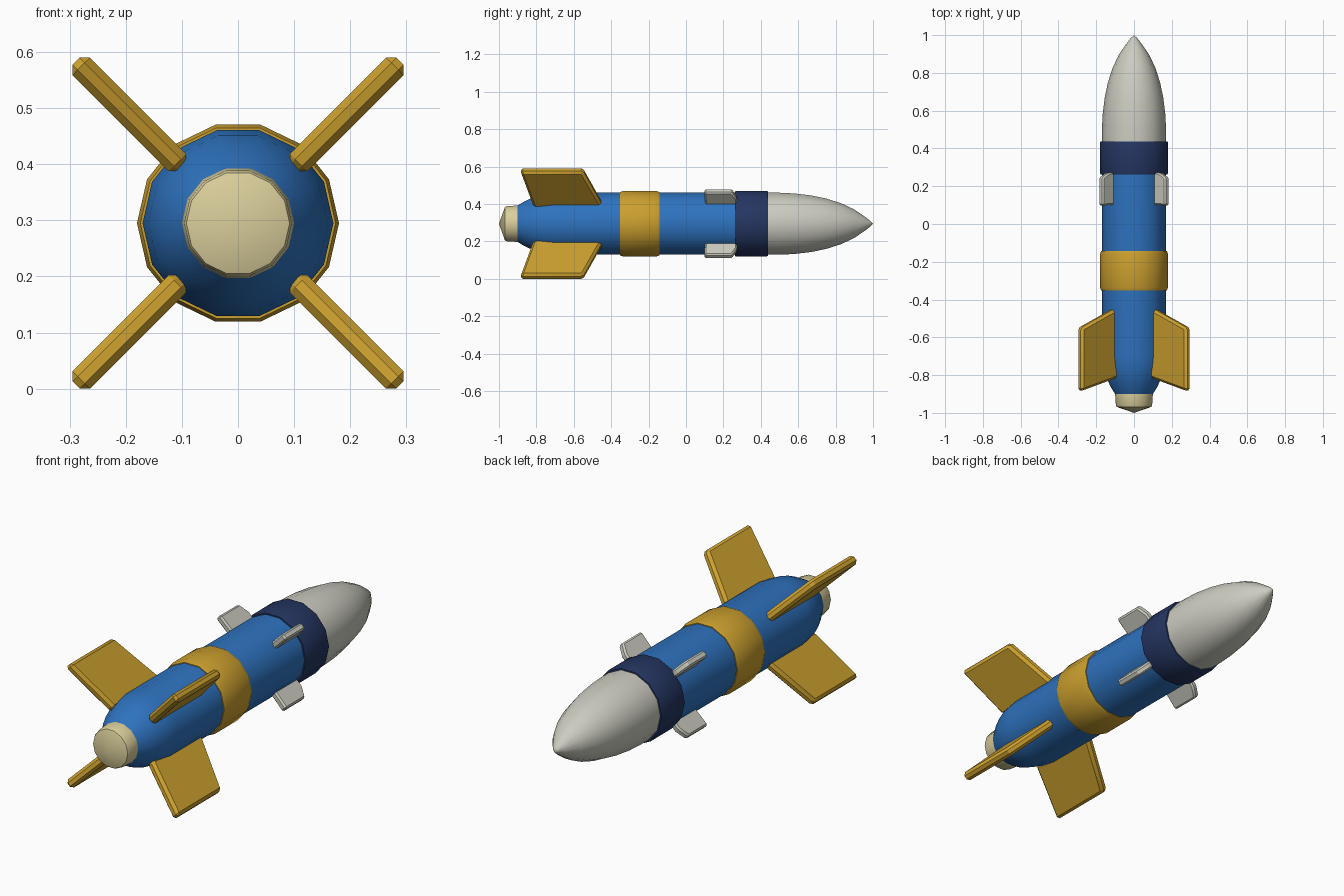
import bpy, bmesh, math
from mathutils import Vector

if "Cube" in bpy.data.objects:
    bpy.data.objects.remove(bpy.data.objects["Cube"])

AXIS_Z = 0.295   # height of the body axis
SIDES = 14


def material(name, rgb):
    m = bpy.data.materials.new(name)
    m.diffuse_color = (*rgb, 1)
    m.use_nodes = True
    m.node_tree.nodes["Principled BSDF"].inputs["Base Color"].default_value = m.diffuse_color
    return m


GOLD = material("gold", (0.60, 0.35, 0.028))
BLUE = material("blue", (0.027, 0.17, 0.52))
NAVY = material("navy", (0.018, 0.036, 0.12))
GREY = material("light grey", (0.60, 0.60, 0.53))
SAND = material("sand", (0.70, 0.62, 0.33))


def finish(name, bm, mat, angle):
    bmesh.ops.recalc_face_normals(bm, faces=bm.faces)
    me = bpy.data.meshes.new(name)
    bm.to_mesh(me)
    bm.free()
    me.materials.append(mat)
    ob = bpy.data.objects.new(name, me)
    bpy.context.collection.objects.link(ob)
    bpy.ops.object.select_all(action='DESELECT')
    ob.select_set(True)
    bpy.context.view_layer.objects.active = ob
    bpy.ops.object.shade_smooth_by_angle(angle=math.radians(angle))
    return ob


def lathe(name, profile, mat, angle=35):
    """Turn (y, radius) points around the body axis; radius 0 makes a tip."""
    bm = bmesh.new()
    rings = []
    for y, r in profile:
        if r == 0:
            rings.append([bm.verts.new((0, y, AXIS_Z))] * SIDES)
            continue
        angs = [2 * math.pi * i / SIDES for i in range(SIDES)]
        rings.append([bm.verts.new((r * math.cos(a), y, AXIS_Z + r * math.sin(a)))
                      for a in angs])
    for lo, hi in zip(rings, rings[1:]):
        for i in range(SIDES):
            j = (i + 1) % SIDES
            quad = list(dict.fromkeys((lo[i], lo[j], hi[j], hi[i])))
            bm.faces.new(quad)
    for ring, r in ((rings[0], profile[0][1]), (rings[-1], profile[-1][1])):
        if r > 0:
            bm.faces.new(ring)
    return finish(name, bm, mat, angle)


def fin_set(name, outline, half, bevel, mat):
    """Four diagonal plates from a (y, radius) outline."""
    for k in range(4):
        a = math.radians(45 + 90 * k)
        out = Vector((math.cos(a), 0, math.sin(a)))
        side = Vector((-math.sin(a), 0, math.cos(a)))
        bm = bmesh.new()
        layers = [[bm.verts.new(Vector((0, y, AXIS_Z)) + out * r + side * s)
                   for y, r in outline] for s in (-half, half)]
        bm.faces.new(layers[0])
        bm.faces.new(layers[1])
        n = len(outline)
        for i in range(n):
            j = (i + 1) % n
            bm.faces.new((layers[0][i], layers[0][j], layers[1][j], layers[1][i]))
        bmesh.ops.recalc_face_normals(bm, faces=bm.faces)
        bmesh.ops.bevel(bm, geom=bm.edges[:], offset=bevel, segments=1,
                        profile=0.5, affect='EDGES')
        finish(f"{name}_{k + 1}", bm, mat, 30)


# main tube with rounded tail
lathe("body", [(-0.90, 0.10), (-0.865, 0.122), (-0.82, 0.143), (-0.77, 0.16),
               (-0.70, 0.17), (0.30, 0.17)], BLUE)

# tail nozzle with shallow cone
lathe("nozzle", [(-1.0, 0), (-0.968, 0.092), (-0.96, 0.096), (-0.90, 0.10),
                 (-0.88, 0.10)], SAND)

# raised bands
lathe("rear_band", [(-0.352, 0.168), (-0.352, 0.174), (-0.335, 0.18),
                    (-0.16, 0.18), (-0.143, 0.174), (-0.143, 0.168)], GOLD)
lathe("front_band", [(0.262, 0.166), (0.262, 0.177), (0.27, 0.18),
                     (0.43, 0.18), (0.438, 0.177), (0.438, 0.166)], NAVY)

# pointed nose
lathe("nose", [(0.42, 0.17), (0.50, 0.17), (0.58, 0.166), (0.67, 0.155),
               (0.75, 0.138), (0.83, 0.112), (0.90, 0.078), (0.96, 0.036),
               (0.985, 0.016), (1.0, 0)], GREY)

# large tail fins and small forward fins
fin_set("tail_fin", [(-0.885, 0.408), (-0.55, 0.408), (-0.443, 0.14), (-0.815, 0.14)],
        0.022, 0.013, GOLD)
fin_set("forward_fin", [(0.098, 0.25), (0.245, 0.25), (0.272, 0.20), (0.272, 0.15),
                        (0.102, 0.15)], 0.017, 0.008, GREY)
